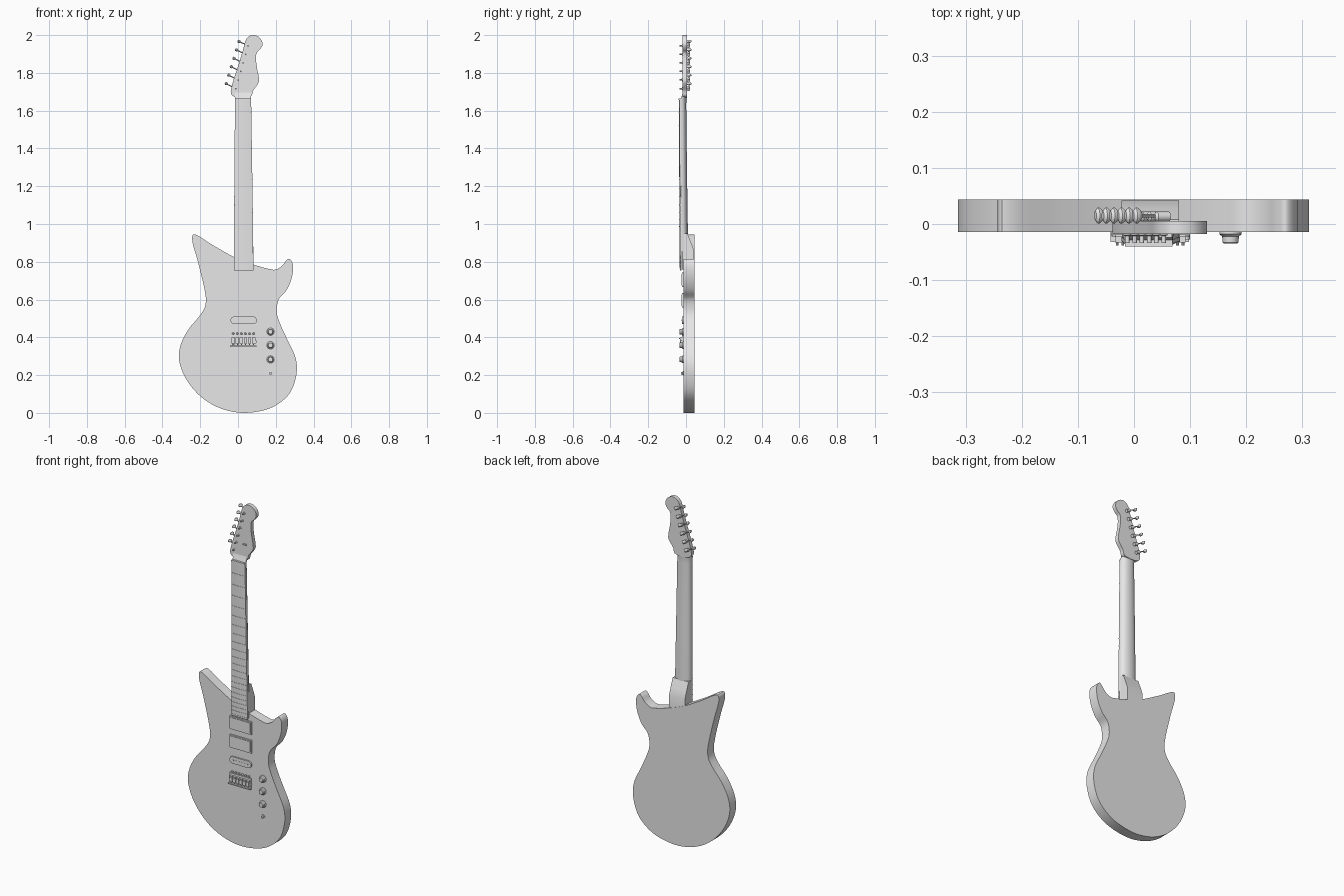
import bpy, bmesh, math
from mathutils import Vector, Matrix

if "Cube" in bpy.data.objects:
    bpy.data.objects.remove(bpy.data.objects["Cube"])

grey = bpy.data.materials.new("neutral_grey")
grey.diffuse_color = (0.8, 0.8, 0.8, 1)
grey.use_nodes = True
grey.node_tree.nodes["Principled BSDF"].inputs["Base Color"].default_value = grey.diffuse_color


def finish(bm, name, angle=35):
    bmesh.ops.recalc_face_normals(bm, faces=bm.faces)
    me = bpy.data.meshes.new(name)
    bm.to_mesh(me)
    bm.free()
    me.materials.append(grey)
    ob = bpy.data.objects.new(name, me)
    bpy.context.collection.objects.link(ob)
    bpy.ops.object.select_all(action='DESELECT')
    ob.select_set(True)
    bpy.context.view_layer.objects.active = ob
    bpy.ops.object.shade_smooth_by_angle(angle=math.radians(angle))
    return ob


def smooth_loop(pts, steps=5):
    """Closed spline through the points with spacing-aware tangents."""
    p = [Vector(q) for q in pts]
    n, out = len(p), []
    d = [math.sqrt((p[(i + 1) % n] - p[i]).length) for i in range(n)]
    tan = []
    for i in range(n):
        a, b = d[i - 1], d[i]
        va, vb = (p[i] - p[i - 1]) / a, (p[(i + 1) % n] - p[i]) / b
        tan.append((va * b + vb * a) / (a + b))
    for i in range(n):
        j = (i + 1) % n
        for k in range(steps):
            t = k / steps
            out.append(p[i] * (2*t**3 - 3*t*t + 1) + tan[i] * d[i] * (t**3 - 2*t*t + t)
                       + p[j] * (3*t*t - 2*t**3) + tan[j] * d[i] * (t**3 - t*t))
    return out


def loft(name, rings, angle=35):
    bm = bmesh.new()
    vs = [[bm.verts.new(c) for c in r] for r in rings]
    n = len(vs[0])
    for a, b in zip(vs, vs[1:]):
        for i in range(n):
            bm.faces.new((a[i], a[(i + 1) % n], b[(i + 1) % n], b[i]))
    bm.faces.new(vs[0])
    bm.faces.new(vs[-1])
    return finish(bm, name, angle)


def slab(name, outline, y0, y1):
    return loft(name, [[(x, y, z) for x, z in outline] for y in (y0, y1)])


def box(name, x, y, z):
    return slab(name, [(x[0], z[0]), (x[1], z[0]), (x[1], z[1]), (x[0], z[1])], *y)


def lathe(name, start, axis, profile, sides=16, squash=1.0):
    """Revolve (radius, distance) pairs around an axis from start."""
    rot = Vector(axis).to_track_quat('Z', 'Y').to_matrix()
    rings = []
    for r, h in profile:
        rings.append([Vector(start) + rot @ Vector((r * math.cos(a), r * squash * math.sin(a), h))
                      for a in (2 * math.pi * i / sides for i in range(sides))])
    return loft(name, rings)


# Body
body = [(-.235, .945), (-.13, .886), (-.02, .825), (.08, .786), (.16, .763), (.196, .758),
        (.233, .778), (.254, .805), (.27, .816), (.286, .80), (.291, .758), (.28, .70),
        (.254, .646), (.217, .604), (.206, .562), (.207, .52), (.228, .46), (.265, .38),
        (.302, .30), (.312, .24), (.302, .17), (.275, .106), (.228, .058), (.16, .021),
        (.037, 0), (-.069, .016), (-.16, .058), (-.233, .122), (-.286, .20), (-.313, .29),
        (-.302, .365), (-.26, .445), (-.206, .51), (-.177, .556), (-.17, .60), (-.18, .667),
        (-.212, .80), (-.243, .922)]
slab("body", smooth_loop(body), -.014, .044)

# Neck: D-shaped sections, blending into the headstock at the top
sections = [(.76, -.022, .082, -.022, .010), (.95, -.021, .080, -.023, .010),
            (1.30, -.019, .075, -.026, .005), (1.63, -.016, .070, -.028, .001),
            (1.662, -.016, .069, -.029, .002), (1.675, -.016, .069, -.023, .004),
            (1.70, -.018, .072, -.017, .005)]
rings = []
for z, l, r, f, b in sections:
    c, w = (l + r) / 2, (r - l) / 2
    rings.append([(c + w * math.cos(math.pi * i / 12),
                   f + (b - f) * math.sin(math.pi * i / 12) ** .8, z) for i in range(13)])
loft("neck", rings)


# Fretboard with a slightly domed face
def board_ring(z, lift=0.0, thick=.010):
    t = (z - .755) / .905
    l, r, f = -.022 + .006 * t, .082 - .013 * t, -.033 - .005 * t
    pts = [(l + (r - l) * i / 8, f - lift + .003 * (i / 4 - 1) ** 2, z) for i in range(9)]
    return pts + [(r, f + thick, z), (l, f + thick, z)]


loft("fretboard", [board_ring(.755 + .905 * i / 8) for i in range(9)])
for n in range(1, 22):
    z = .385 + 1.275 * 2 ** (-n / 12)
    loft("fret", [board_ring(z - .0015, .0015), board_ring(z + .0015, .0015)])
box("nut", (-.016, .069), (-.040, -.025), (1.656, 1.664))

# Heel block behind the neck joint
heel = [(-.014, .76), (.042, .76), (.042, .86), (.028, .90), (.008, .95), (-.014, .95)]
loft("heel", [[(x, y, z) for y, z in heel] for x in (-.022, .080)])

# Headstock
head = [(-.016, 1.672), (-.037, 1.69), (-.030, 1.74), (.002, 1.84), (.026, 1.92), (.042, 1.975),
        (.063, 1.997), (.085, 2.0), (.110, 1.99), (.127, 1.968), (.129, 1.945), (.117, 1.925),
        (.100, 1.908), (.095, 1.880), (.100, 1.83), (.111, 1.757), (.100, 1.733),
        (.080, 1.706), (.069, 1.675)]
slab("headstock", smooth_loop(head, 4), -.018, .005)

# Tuners: post, bushing, gear housing, shaft and oval button
for i in range(6):
    px, pz = -.012 + .013 * i, 1.717 + .0455 * i
    bx, bz = -.062 + .0135 * i, 1.743 + .0447 * i
    lathe("tuner_post", (px, -.016, pz), (0, -1, 0), [(.007, 0), (.007, .004), (.004, .005), (.004, .018)], 12)
    d = Vector((bx - px, 0, bz - pz)).normalized()
    lathe("tuner_housing", Vector((px, .013, pz)) - d * .010, d,
          [(.009, 0), (.009, .024), (.005, .028)], 12)
    lathe("tuner_shaft", (px, .015, pz), d, [(.003, 0), (.003, .045)], 8)
    lathe("tuner_button", Vector((bx, .015, bz)) - d * .010, d,
          [(.004, 0), (.010, .004), (.014, .009), (.014, .013), (.008, .018)], 14, .6)

# String tree
box("string_tree", (.045, .068), (-.024, -.017), (1.761, 1.769))

# Two wide pickups
for z in (.705, .597):
    box("wide_pickup", (-.040, .100), (-.020, -.013), (z - .038, z + .038))
    box("wide_pickup_cover", (-.033, .093), (-.023, -.019), (z - .031, z + .031))

# Slim pickup with rounded ends and pole pieces
capsule = [(.03 + s * (.050 + .020 * math.cos(a)), .49 + s * .020 * math.sin(a))
           for s in (1, -1) for a in (math.pi * (k / 10 - .5) for k in range(11))]
slab("slim_pickup", capsule, -.022, -.013)
for i in range(6):
    lathe("pole_piece", (-.015 + .018 * i, -.021, .49), (0, -1, 0), [(.004, 0), (.004, .003)], 10)

# Bridge: plate, saddles, screws and vibrato arm mount
box("bridge_plate", (-.042, .098), (-.020, -.013), (.350, .412))
box("bridge_rear_lip", (-.042, .098), (-.032, -.019), (.350, .356))
for i in range(6):
    x = -.025 + .0215 * i
    box("saddle", (x - .009, x + .009), (-.033, -.020), (.368, .400))
    lathe("saddle_screw", (x, -.027, .352), (0, 0, 1), [(.003, 0), (.003, .02)], 8)
    for s in (-.005, .005):
        lathe("height_screw", (x + s, -.032, .393), (0, -1, 0), [(.0025, 0), (.0025, .006)], 8)
    lathe("mount_screw", (x, -.013, .420), (0, -1, 0), [(.006, 0), (.006, .006), (.003, .009)], 10)
lathe("arm_socket", (.092, -.016, .376), (0, -1, 0), [(.008, 0), (.008, .012)], 12)

# Control knobs and output socket
for z in (.43, .358, .283):
    lathe("control_knob", (.172, -.013, z), (0, -1, 0),
          [(.020, 0), (.020, .005), (.015, .009), (.014, .020), (.012, .022)], 20)
lathe("output_socket", (.172, -.013, .21), (0, -1, 0),
      [(.011, 0), (.011, .004), (.007, .005), (.007, .013)], 14)
